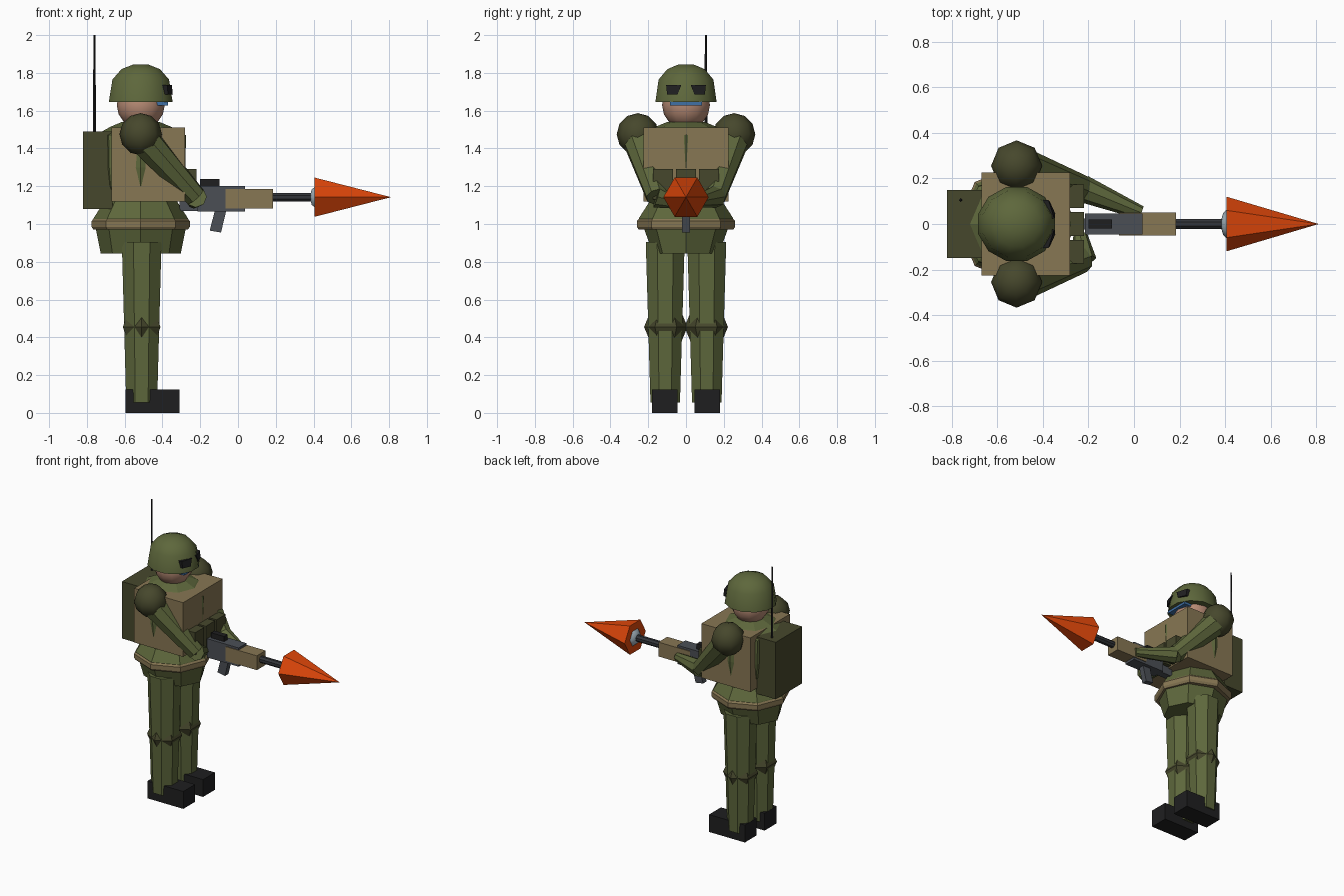
import bpy, bmesh, math
from mathutils import Vector, Matrix

if "Cube" in bpy.data.objects:
    bpy.data.objects.remove(bpy.data.objects["Cube"])


def material(name, r, g, b):
    m = bpy.data.materials.new(name)
    m.diffuse_color = tuple((c / 255) ** 2.2 for c in (r, g, b)) + (1,)
    m.use_nodes = True
    m.node_tree.nodes["Principled BSDF"].inputs["Base Color"].default_value = m.diffuse_color
    return m


OLIVE = material("olive", 94, 103, 62)
DARK_OLIVE = material("dark olive", 72, 73, 48)
TAN = material("tan", 134, 118, 84)
BLACK = material("black", 36, 36, 37)
SKIN = material("skin", 182, 138, 116)
ORANGE = material("orange", 222, 72, 18)
GREY = material("gun grey", 76, 80, 86)
DARK_GREY = material("barrel grey", 54, 56, 60)
PALE = material("pale grey", 165, 182, 192)
BLUE = material("blue", 66, 112, 165)

CX = -0.515          # body axis
GUN_Z = 1.142        # barrel axis height


def finish(name, bm, mat, angle=None):
    bmesh.ops.recalc_face_normals(bm, faces=bm.faces)
    me = bpy.data.meshes.new(name)
    bm.to_mesh(me)
    bm.free()
    me.materials.append(mat)
    ob = bpy.data.objects.new(name, me)
    bpy.context.collection.objects.link(ob)
    if angle:
        bpy.context.view_layer.objects.active = ob
        ob.select_set(True)
        bpy.ops.object.shade_smooth_by_angle(angle=math.radians(angle))
        ob.select_set(False)
    return ob


def box(name, mat, x, y, z):
    """Box from (min, max) pairs."""
    bm = bmesh.new()
    bmesh.ops.create_cube(bm, size=1)
    for v in bm.verts:
        v.co = [a[0] + (a[1] - a[0]) * (c + 0.5) for a, c in zip((x, y, z), v.co)]
    return finish(name, bm, mat)


def lathe(name, mat, rings, center, sides=8, turn=0.0, angle=None):
    """Stack of (z, x radius, y radius) rings with closed ends."""
    bm = bmesh.new()
    loops = []
    for z, rx, ry in rings:
        loops.append([bm.verts.new((center[0] + rx * math.cos(a), center[1] + ry * math.sin(a), z))
                      for a in (turn + i * math.tau / sides for i in range(sides))])
    for lo, hi in zip(loops, loops[1:]):
        for i in range(sides):
            j = (i + 1) % sides
            bm.faces.new((lo[i], lo[j], hi[j], hi[i]))
    bm.faces.new(loops[0])
    bm.faces.new(loops[-1])
    return finish(name, bm, mat, angle)


def ball(name, mat, center, r, segs, rings, rot=Matrix(), angle=None):
    bm = bmesh.new()
    bmesh.ops.create_uvsphere(bm, u_segments=segs, v_segments=rings, radius=r,
                              matrix=Matrix.Translation(center) @ rot)
    return finish(name, bm, mat, angle)


def tube(name, mat, a, b, r1, r2, sides=8, turn=0.0):
    a, b = Vector(a), Vector(b)
    d = b - a
    bm = bmesh.new()
    m = (Matrix.Translation((a + b) / 2) @ d.to_track_quat('Z', 'Y').to_matrix().to_4x4()
         @ Matrix.Rotation(turn, 4, 'Z'))
    bmesh.ops.create_cone(bm, cap_ends=True, segments=sides, radius1=r1, radius2=r2,
                          depth=d.length, matrix=m)
    bmesh.ops.remove_doubles(bm, verts=bm.verts, dist=1e-5)
    return finish(name, bm, mat)


# Head and helmet
ball("head", SKIN, (CX, 0, 1.63), 0.127, 12, 8, angle=50)
lathe("helmet", OLIVE, [(1.645, 0.175, 0.168), (1.765, 0.155, 0.15), (1.82, 0.105, 0.102),
                        (1.845, 0.04, 0.04)], (CX, 0), 12, math.pi / 12, angle=40)
box("blue_visor", BLUE, (-0.46, -0.37), (-0.085, 0.085), (1.628, 1.65))


def goggle(name, s):
    """Slanted lens block on the helmet front, narrower toward its lower corner."""
    bm = bmesh.new()
    bmesh.ops.create_cube(bm, size=1)
    for v in bm.verts:
        top, out, front = v.co.z > 0, v.co.y > 0, v.co.x > 0
        y = (0.105 if out else 0.025) if top else (0.1 if out else 0.045)
        x = -0.35 - (0.025 if out else 0) - (0 if top else -0.005)
        v.co = (x if front else x - 0.05, s * y, 1.735 if top else 1.685)
    return finish(name, bm, BLACK)


# Torso, belt and hips
lathe("torso", OLIVE, [(1.0, 0.255, 0.25), (1.03, 0.25, 0.25), (1.12, 0.192, 0.192),
                       (1.2, 0.225, 0.226), (1.3, 0.236, 0.236), (1.47, 0.24, 0.23),
                       (1.515, 0.16, 0.16), (1.54, 0.1, 0.1)], (CX, 0))
lathe("belt", TAN, [(0.97, 0.25, 0.25), (0.985, 0.26, 0.26), (1.015, 0.26, 0.26),
                    (1.03, 0.248, 0.248)], (CX, 0))
lathe("hips", OLIVE, [(0.845, 0.212, 0.175), (0.975, 0.238, 0.222)], (CX, 0))
box("vest", TAN, (-0.67, -0.28), (-0.225, 0.225), (1.12, 1.51))
for i, y in enumerate((-0.122, 0.0, 0.122)):
    box(f"pouch_{i + 1}", DARK_OLIVE, (-0.285, -0.22), (y - 0.052, y + 0.052), (1.13, 1.29))

# Radio pack and antenna
box("backpack", DARK_OLIVE, (-0.82, -0.665), (-0.15, 0.15), (1.08, 1.49))
tube("antenna", BLACK, (-0.76, 0.105, 1.45), (-0.76, 0.105, 2.0), 0.009, 0.005, 4)

# Paired limbs
for side, s in (("right", -1), ("left", 1)):
    goggle(f"goggle_{side}", s)
    k = 1 / math.cos(math.pi / 8)
    lathe(f"leg_{side}", OLIVE, [(0.055, 0.082 * k, 0.078 * k), (0.905, 0.105 * k, 0.103 * k)],
          (-0.51, s * 0.11), 8, math.pi / 8)
    ball(f"knee_{side}", DARK_OLIVE, (-0.51, s * 0.107, 0.455), 0.115, 6, 4)
    box(f"boot_{side}", BLACK, (-0.595, -0.31), sorted((s * 0.045, s * 0.18)), (0, 0.125))
    ball(f"shoulder_{side}", DARK_OLIVE, (CX, s * 0.255, 1.475), 0.112, 8, 6, angle=50)
    elbow = (-0.225, s * 0.155, 1.145)
    tube(f"upper_arm_{side}", OLIVE, (-0.5, s * 0.255, 1.45), elbow, 0.085, 0.058)
    hand = (-0.235, -0.045, 1.11) if s < 0 else (0.03, 0.05, 1.12)
    tube(f"forearm_{side}", OLIVE, elbow, hand, 0.06, 0.03)

# Launcher
box("receiver", GREY, (-0.215, 0.037), (-0.045, 0.045), (1.065, 1.2))
box("stock", GREY, (-0.31, -0.2), (-0.025, 0.025), (1.07, 1.13))
box("handguard", TAN, (-0.065, 0.185), (-0.05, 0.05), (1.082, 1.185))
box("sight", BLACK, (-0.2, -0.097), (-0.02, 0.02), (1.19, 1.237))
grip = box("grip", GREY, (-0.12, -0.06), (-0.02, 0.02), (0.955, 1.08))
for v in grip.data.vertices:        # lean the grip backward
    if v.co.z < 1:
        v.co.x -= 0.03
        v.co.z += 0.01 if v.co.x < -0.12 else 0
tube("barrel", DARK_GREY, (0.18, 0, GUN_Z), (0.42, 0, GUN_Z), 0.024, 0.024, 8, math.pi / 8)

# Rocket: six-sided cone with a round charge showing through it
bm = bmesh.new()
base = [bm.verts.new((0.405, 0.12 * math.cos(a), GUN_Z + 0.12 * math.sin(a)))
        for a in (i * math.tau / 6 for i in range(6))]
tip = bm.verts.new((0.81, 0, GUN_Z))
bm.faces.new(base)
for i in range(6):
    bm.faces.new((base[i], base[(i + 1) % 6], tip))
finish("warhead", bm, ORANGE)
ball("charge", PALE, (0.472, 0, GUN_Z), 0.094, 6, 6, Matrix.Rotation(math.pi / 2, 4, 'Y'), angle=70)
